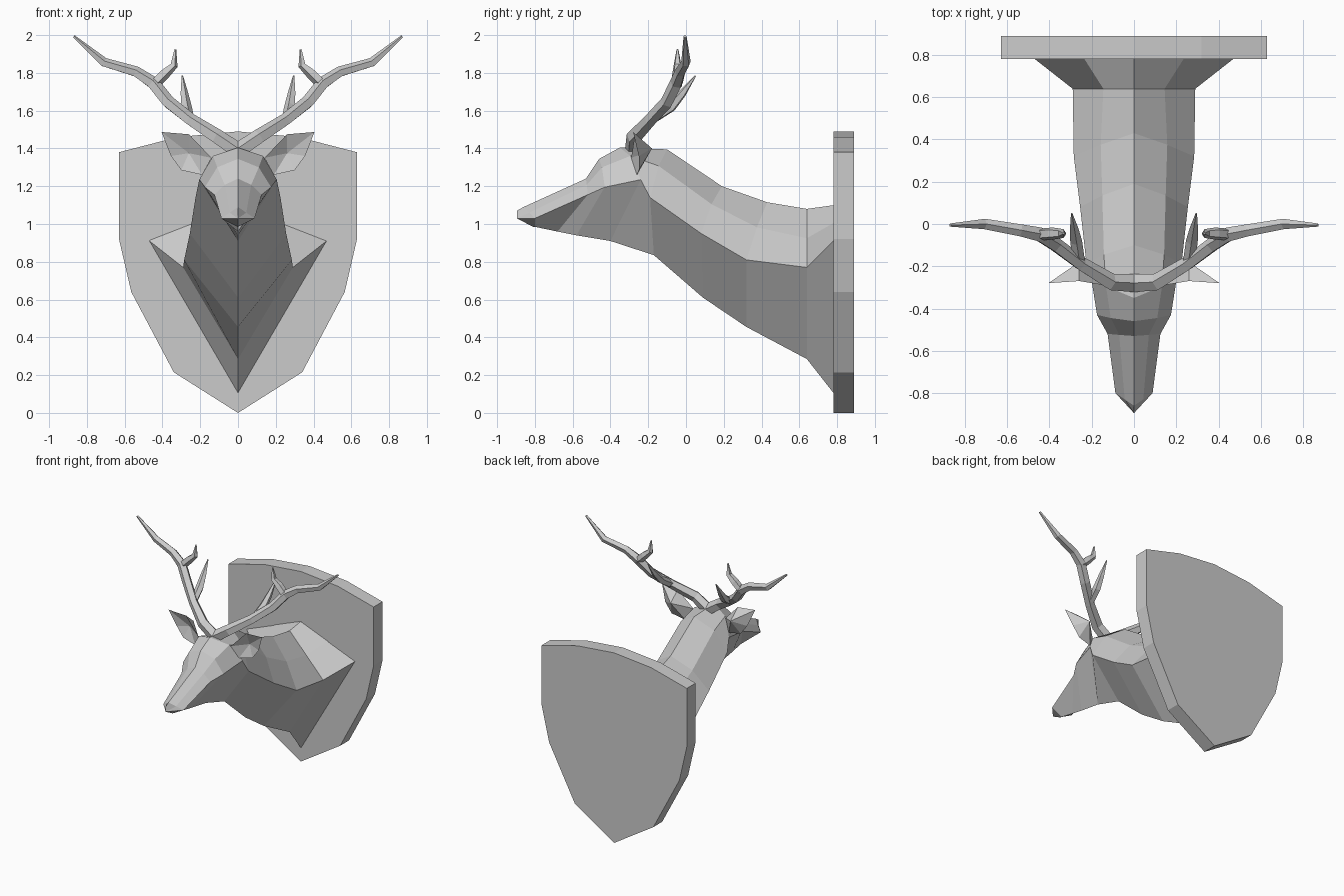
import bpy, bmesh, math
from mathutils import Vector

if "Cube" in bpy.data.objects:
    bpy.data.objects.remove(bpy.data.objects["Cube"])


def finish(name, bm):
    bmesh.ops.remove_doubles(bm, verts=bm.verts, dist=0.0005)
    bmesh.ops.recalc_face_normals(bm, faces=bm.faces)
    me = bpy.data.meshes.new(name)
    bm.to_mesh(me)
    bm.free()
    ob = bpy.data.objects.new(name, me)
    bpy.context.collection.objects.link(ob)
    return ob


def loft(bm, rings):
    loops = [[bm.verts.new(p) for p in r] for r in rings]
    n = len(loops[0])
    for a, b in zip(loops, loops[1:]):
        for i in range(n):
            j = (i + 1) % n
            bm.faces.new((a[i], a[j], b[j], b[i]))
    bm.faces.new(loops[0])
    bm.faces.new(loops[-1][::-1])


def mirror(ob):
    m = ob.modifiers.new("mirror", "MIRROR")
    m.use_mirror_merge = False


def tube(bm, path, sides=5):
    pts = [Vector(p[:3]) for p in path]
    rings = []
    for i, c in enumerate(pts):
        t = (pts[min(i + 1, len(pts) - 1)] - pts[max(i - 1, 0)]).normalized()
        u = t.cross(Vector((0, 1, 0))).normalized()
        v = t.cross(u)
        ang = [2 * math.pi * k / sides for k in range(sides)]
        rings.append([c + path[i][3] * (u * math.cos(a) + v * math.sin(a)) for a in ang])
    loft(bm, rings)


# wall shield
half = [(0.34, 0.215), (0.565, 0.64), (0.63, 0.92), (0.63, 1.38), (0.32, 1.46)]
outline = [(0, 0)] + half + [(0, 1.49)] + [(-x, z) for x, z in reversed(half)]
bm = bmesh.new()
loft(bm, [[(x, y, z) for x, z in outline] for y in (0.78, 0.89)])
finish("shield", bm)

# head and neck: top (y, z), side (x, y, z), bottom (y, z), roundness of the upper side
sections = [
    (0.785, 1.10, 0.475, 0.785, 0.915, 0.785, 0.10, 0.0),
    (0.64, 1.08, 0.29, 0.64, 0.77, 0.64, 0.285, 0.0),
    (0.43, 1.115, 0.285, 0.32, 0.81, 0.32, 0.455, 0.02),
    (0.19, 1.20, 0.255, 0.08, 0.95, 0.09, 0.61, 0.03),
    (-0.10, 1.395, 0.225, -0.19, 1.14, -0.17, 0.835, 0.04),
    (-0.35, 1.405, 0.205, -0.24, 1.235, -0.40, 0.91, 0.04),
    (-0.46, 1.345, 0.175, -0.43, 1.195, -0.58, 0.94, 0.03),
    (-0.53, 1.24, 0.125, -0.52, 1.155, -0.68, 0.96, 0.01),
    (-0.86, 1.09, 0.088, -0.80, 1.03, -0.80, 0.985, 0.0),
]
rings = []
for yt, zt, xs, ys, zs, yb, zb, r in sections:
    up = (xs / 2 + r * 0.75, (yt + ys) / 2, (zt + zs) / 2 + r)
    side = (xs, ys, zs)
    flip = [(-p[0], p[1], p[2]) for p in (side, up)]
    rings.append([(0, yt, zt), up, side, (0, yb, zb)] + flip)
nose = (0, -0.895, 1.03)
rings.append([(0, -0.895, 1.07), nose, nose, (0, -0.81, 0.985), nose, nose])
bm = bmesh.new()
loops = [[bm.verts.new(p) for p in r] for r in rings]
for a, b in zip(loops, loops[1:]):
    for i in range(6):
        j = (i + 1) % 6
        bm.faces.new((a[i], a[j], b[j], b[i]))
bm.faces.new(loops[0])
finish("head_and_neck", bm)

# ears: cupped leaf with a front hollow and a rear ridge
rim = [(0.14, -0.29, 1.35), (0.19, -0.26, 1.26), (0.30, -0.25, 1.285),
       (0.355, -0.25, 1.36), (0.405, -0.28, 1.487), (0.26, -0.27, 1.475)]
bm = bmesh.new()
edge = [bm.verts.new(p) for p in rim]
for hub in ((0.26, -0.225, 1.375), (0.26, -0.18, 1.40)):
    c = bm.verts.new(hub)
    for i in range(6):
        bm.faces.new((edge[i], edge[(i + 1) % 6], c))
mirror(finish("ears", bm))

# antlers: main beam and two tines (x, y, z, radius)
bm = bmesh.new()
tube(bm, [(0.0, -0.28, 1.385, 0.045), (0.11, -0.275, 1.46, 0.042), (0.25, -0.19, 1.55, 0.035),
          (0.37, -0.10, 1.645, 0.036), (0.45, -0.05, 1.745, 0.036), (0.54, -0.03, 1.805, 0.03),
          (0.71, 0.0, 1.855, 0.026), (0.87, -0.005, 1.993, 0.008)])
tube(bm, [(0.26, -0.17, 1.56, 0.028), (0.275, -0.08, 1.62, 0.03),
          (0.285, -0.02, 1.69, 0.022), (0.295, 0.05, 1.785, 0.004)])
tube(bm, [(0.45, -0.05, 1.735, 0.03), (0.39, -0.045, 1.795, 0.03),
          (0.34, -0.045, 1.84, 0.022), (0.332, -0.045, 1.925, 0.005)])
mirror(finish("antlers", bm))
